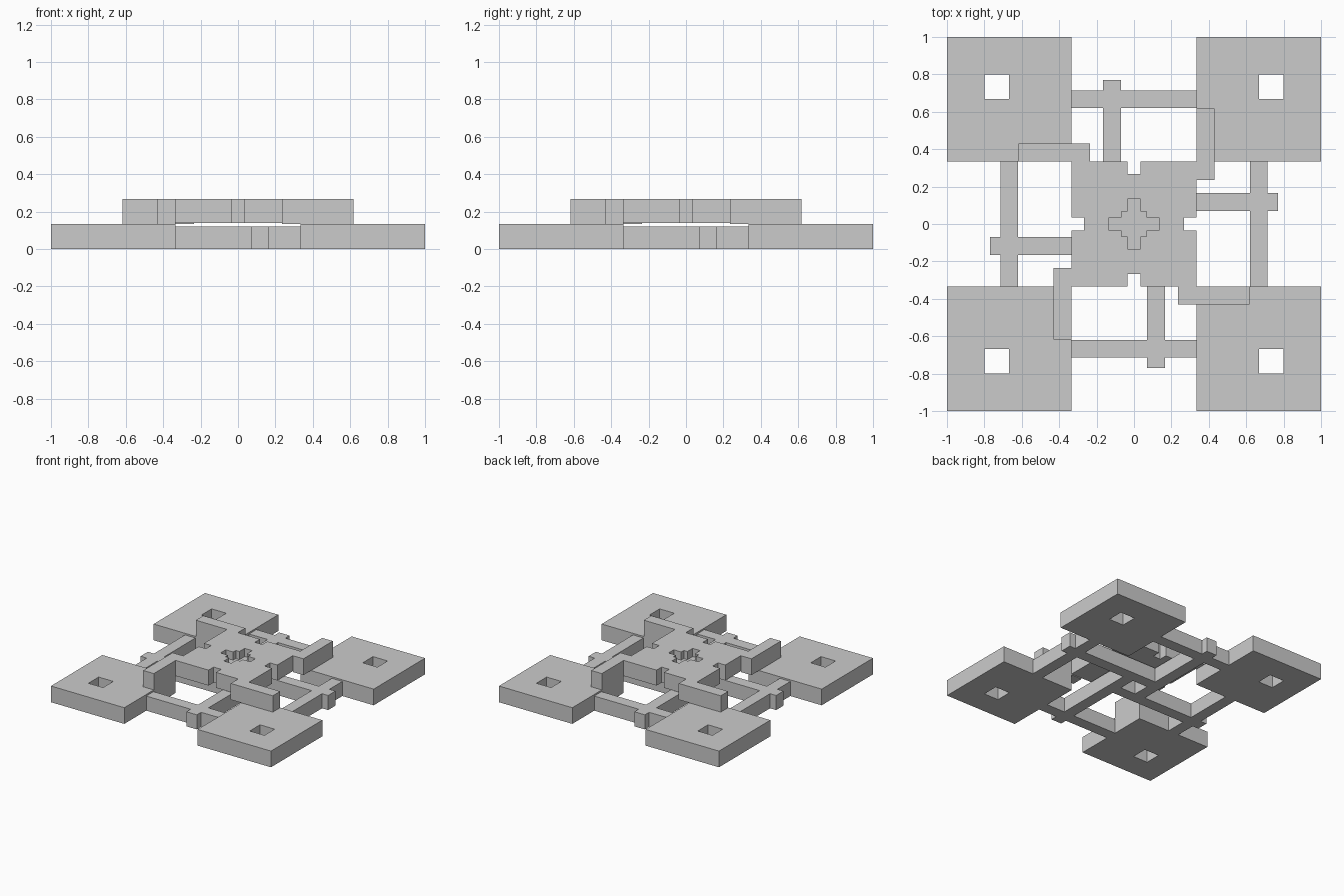
import bpy, bmesh, math
from mathutils import Matrix

if "Cube" in bpy.data.objects:
    bpy.data.objects.remove(bpy.data.objects["Cube"])


def prism(name, outline, z0, z1, turn=0):
    """Extrude a flat outline from z0 to z1, turned in quarter turns about z."""
    bm = bmesh.new()
    face = bm.faces.new([bm.verts.new((x, y, z0)) for x, y in outline])
    ext = bmesh.ops.extrude_face_region(bm, geom=[face])
    for v in ext["geom"]:
        if isinstance(v, bmesh.types.BMVert):
            v.co.z = z1
    bm.transform(Matrix.Rotation(turn * math.pi / 2, 4, 'Z'))
    bmesh.ops.recalc_face_normals(bm, faces=bm.faces)
    me = bpy.data.meshes.new(name)
    bm.to_mesh(me)
    bm.free()
    ob = bpy.data.objects.new(name, me)
    bpy.context.collection.objects.link(ob)
    return ob


def rect(x0, x1, y0, y1):
    return [(x0, y0), (x1, y0), (x1, y1), (x0, y1)]


def cut(target, cutter):
    """Subtract the cutter, then remove it."""
    mod = target.modifiers.new("cut", 'BOOLEAN')
    mod.operation = 'DIFFERENCE'
    mod.solver = 'EXACT'
    mod.object = cutter
    bpy.context.view_layer.objects.active = target
    bpy.ops.object.modifier_apply(modifier=mod.name)
    bpy.data.objects.remove(cutter, do_unlink=True)


def four_way(quarter):
    """Repeat a quarter outline around the centre."""
    pts = []
    for _ in range(4):
        pts += quarter
        quarter = [(-y, x) for x, y in quarter]
    return pts


T = 1 / 3      # inner edge of the pads and half width of the centre plate
PAD = 0.133    # pad height
TOP = 0.267    # overall height
BEAM = 0.12    # lower beam height

for i in range(4):
    # square corner pad with a square through hole
    pad = prism(f"corner_pad_{i}", rect(T, 1, T, 1), 0, PAD, i)
    cut(pad, prism("hole_cutter", rect(0.667, 0.8, 0.667, 0.8), -0.1, 0.3, i))

    # low rail joining neighbouring pads, with a beam running into the pinwheel
    prism(f"side_rail_{i}", rect(-T, T, 0.62, 0.715), 0, BEAM, i)
    prism(f"cross_beam_{i}", rect(-0.165, -0.07, -0.07, 0.62), 0, BEAM, i)
    prism(f"beam_end_{i}", rect(-0.165, -0.07, 0.715, 0.77), 0, BEAM, i)

    # raised arm from the centre plate onto the pad
    prism(f"raised_arm_{i}", rect(T, 0.43, 0.235, 0.617), PAD, TOP, i)

# raised centre plate with a notch in each side
n = 0.034
plate = prism("centre_plate", four_way(
    [(T, -T), (T, -n), (0.267, -n), (0.267, n), (T, n)]), 0.14, TOP)

# stepped cross recess in the plate
cut(plate, prism("recess_cutter", four_way(
    [(0.135, -n), (0.135, n), (0.067, n), (0.067, 0.067), (n, 0.067)]), 0.2, 0.4))
